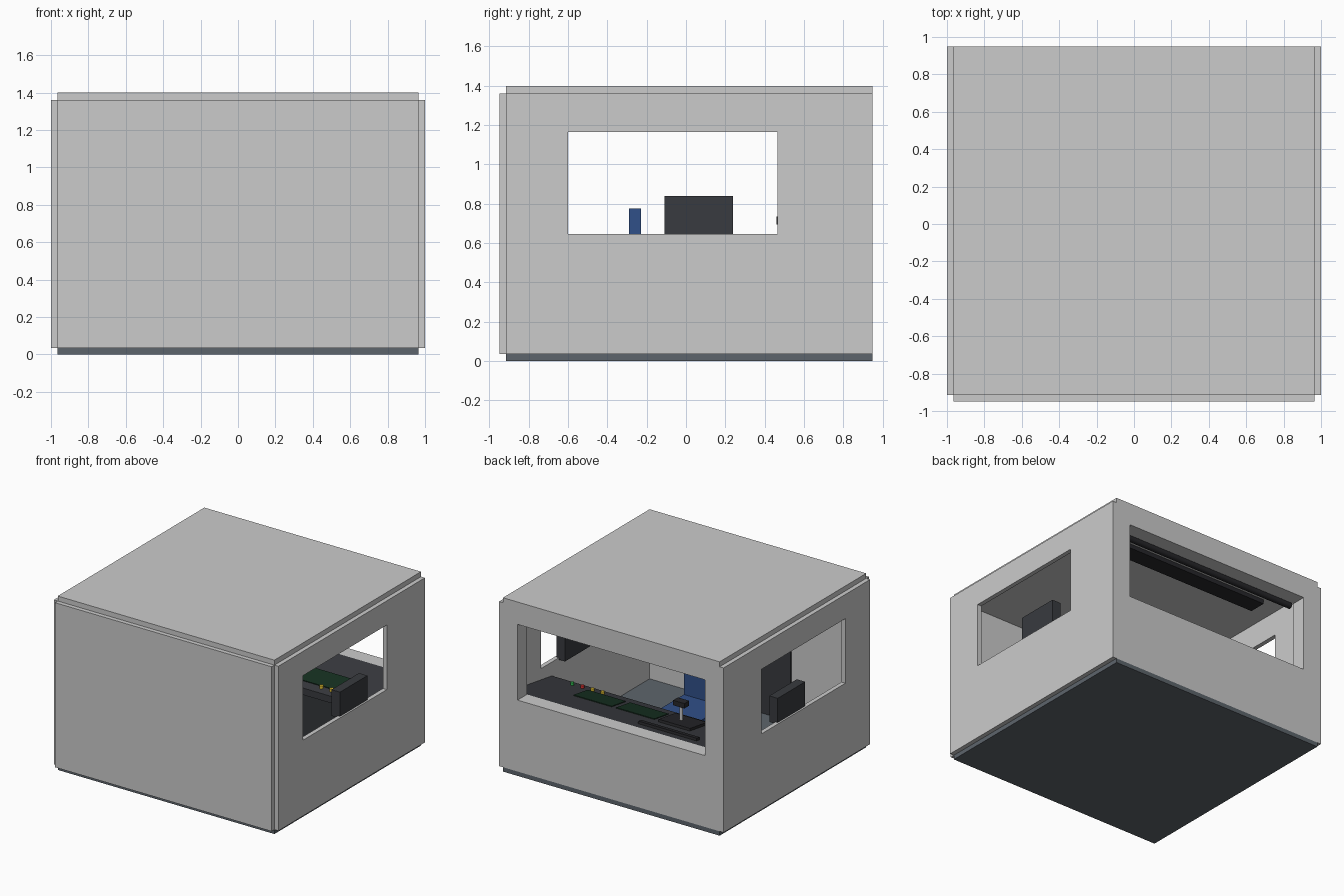
import bpy, bmesh
from mathutils import Vector

if "Cube" in bpy.data.objects:
    bpy.data.objects.remove(bpy.data.objects["Cube"])


def material(name, rgb):
    m = bpy.data.materials.new(name)
    m.diffuse_color = (*rgb, 1)
    m.use_nodes = True
    m.node_tree.nodes["Principled BSDF"].inputs["Base Color"].default_value = m.diffuse_color
    return m


DARK = material("dark_plastic", (0.04, 0.043, 0.05))
BLACK = material("black_plastic", (0.02, 0.02, 0.023))
FLOOR = material("floor_grey", (0.11, 0.13, 0.15))
BLUE = material("seat_blue", (0.03, 0.08, 0.25))
SCREEN = material("screen_green", (0.008, 0.03, 0.015))
RED = material("red", (0.7, 0.03, 0.03))
GREEN = material("green", (0.03, 0.5, 0.08))
YELLOW = material("yellow", (0.8, 0.55, 0.03))


def make(name, bm, mat=None):
    bmesh.ops.recalc_face_normals(bm, faces=bm.faces[:])
    me = bpy.data.meshes.new(name)
    bm.to_mesh(me)
    bm.free()
    ob = bpy.data.objects.new(name, me)
    bpy.context.collection.objects.link(ob)
    if mat:
        me.materials.append(mat)
    return ob


def box(name, x, y, z, mat=None):
    """Box from (min, max) ranges."""
    bm = bmesh.new()
    bmesh.ops.create_cube(bm, size=1)
    for v in bm.verts:
        v.co = Vector([(r[0] + r[1]) / 2 + c * (r[1] - r[0]) for r, c in zip((x, y, z), v.co)])
    return make(name, bm, mat)


def cylinder(name, loc, r, h, mat=None, along_x=False, sides=16):
    bm = bmesh.new()
    bmesh.ops.create_cone(bm, cap_ends=True, segments=sides, radius1=r, radius2=r, depth=h)
    ob = make(name, bm, mat)
    ob.location = loc
    if along_x:
        ob.rotation_euler.y = 1.5708
    for p in ob.data.polygons:
        p.use_smooth = len(p.vertices) == 4
    return ob


def window_wall(name, outer, inner, depth, place):
    """Wall with a rectangular opening; rectangles are (u0, u1, z0, z1)."""
    bm = bmesh.new()
    rings = []
    for d in depth:
        for u0, u1, z0, z1 in (outer, inner):
            rings.append([bm.verts.new(place(u, d, z))
                          for u, z in ((u0, z0), (u1, z0), (u1, z1), (u0, z1))])
    for a, b in ((0, 1), (2, 3), (0, 2), (1, 3)):
        for i in range(4):
            j = (i + 1) % 4
            bm.faces.new((rings[a][i], rings[a][j], rings[b][j], rings[b][i]))
    return make(name, bm)


def prism(name, profile, x0, x1, mat):
    """Extrude a (y, z) profile along x."""
    bm = bmesh.new()
    f = bm.faces.new([bm.verts.new((x0, y, z)) for y, z in profile])
    new = bmesh.ops.extrude_face_region(bm, geom=[f])["geom"]
    bmesh.ops.translate(bm, vec=(x1 - x0, 0, 0),
                        verts=[g for g in new if isinstance(g, bmesh.types.BMVert)])
    return make(name, bm, mat)


# Cabin shell
box("floor", (-.965, .965), (-.915, .95), (0, .035), FLOOR)
box("roof", (-.965, .965), (-.915, .95), (1.36, 1.40))
box("rear_wall", (-.965, .965), (-.95, -.915), (.035, 1.36))
window_wall("windshield_wall", (-.965, .965, .035, 1.36), (-.835, .835, .61, 1.22),
            (.83, .95), lambda u, d, z: (u, d, z))
for s, side in ((-1, "left"), (1, "right")):
    window_wall(side + "_wall", (-.915, .95, .035, 1.36), (-.60, .465, .645, 1.165),
                (.965, 1.0), lambda u, d, z: (s * d, u, z))
    box(side + "_armrest", sorted((s * .91, s * .985)), (-.11, .24), (.63, .84), DARK)

# Rear door, sun blind and ceiling panel
box("rear_door", (-.30, .30), (-.915, -.90), (.035, 1.22), DARK)
cylinder("sun_blind_roller", (0, .80, 1.215), .025, 1.66, BLACK, along_x=True)
box("ceiling_panel", (-.785, .785), (.41, .55), (1.325, 1.36), BLACK)

# Sloped control desk
Y0, Z0, SLOPE = .33, .535, .15
ANGLE = .149


def desk_z(y):
    return Z0 + SLOPE * (y - Y0)


prism("control_desk", [(Y0, Z0), (.83, desk_z(.83)), (.83, .035), (.45, .035), (.42, .45), (Y0, .48)],
      -.963, .963, DARK)


def desk_plate(name, x, y, w, d, h, mat):
    ob = box(name, (-w / 2, w / 2), (-d / 2, d / 2), (-.01, h), mat)
    ob.location = (x, y, desk_z(y))
    ob.rotation_euler.x = ANGLE


desk_plate("screen_right", .42, .50, .34, .18, .006, SCREEN)
desk_plate("screen_centre", .04, .50, .34, .18, .006, SCREEN)
desk_plate("lever_base", -.32, .50, .28, .22, .02, BLACK)
desk_plate("desk_rail", -.365, .74, .52, .04, .02, BLACK)
for i, mat in enumerate((GREEN, RED, YELLOW, YELLOW)):
    cylinder(f"button_{i + 1}", (.74 - i * .09, .39, desk_z(.39) + .008), .014, .03, mat, sides=12)

# Control lever
cylinder("lever_stalk", (-.30, .49, .635), .012, .14)
box("lever_handle", (-.35, -.25), (.46, .52), (.695, .735), BLACK)

# Operator seat
box("seat_back", (-.18, .18), (-.29, -.23), (.36, .775), BLUE)
box("seat_cushion", (-.18, .18), (-.27, .12), (.31, .38), BLUE)
cylinder("seat_post", (0, -.07, .18), .045, .27, DARK)
cylinder("seat_foot", (0, -.07, .045), .14, .03, DARK, sides=24)
